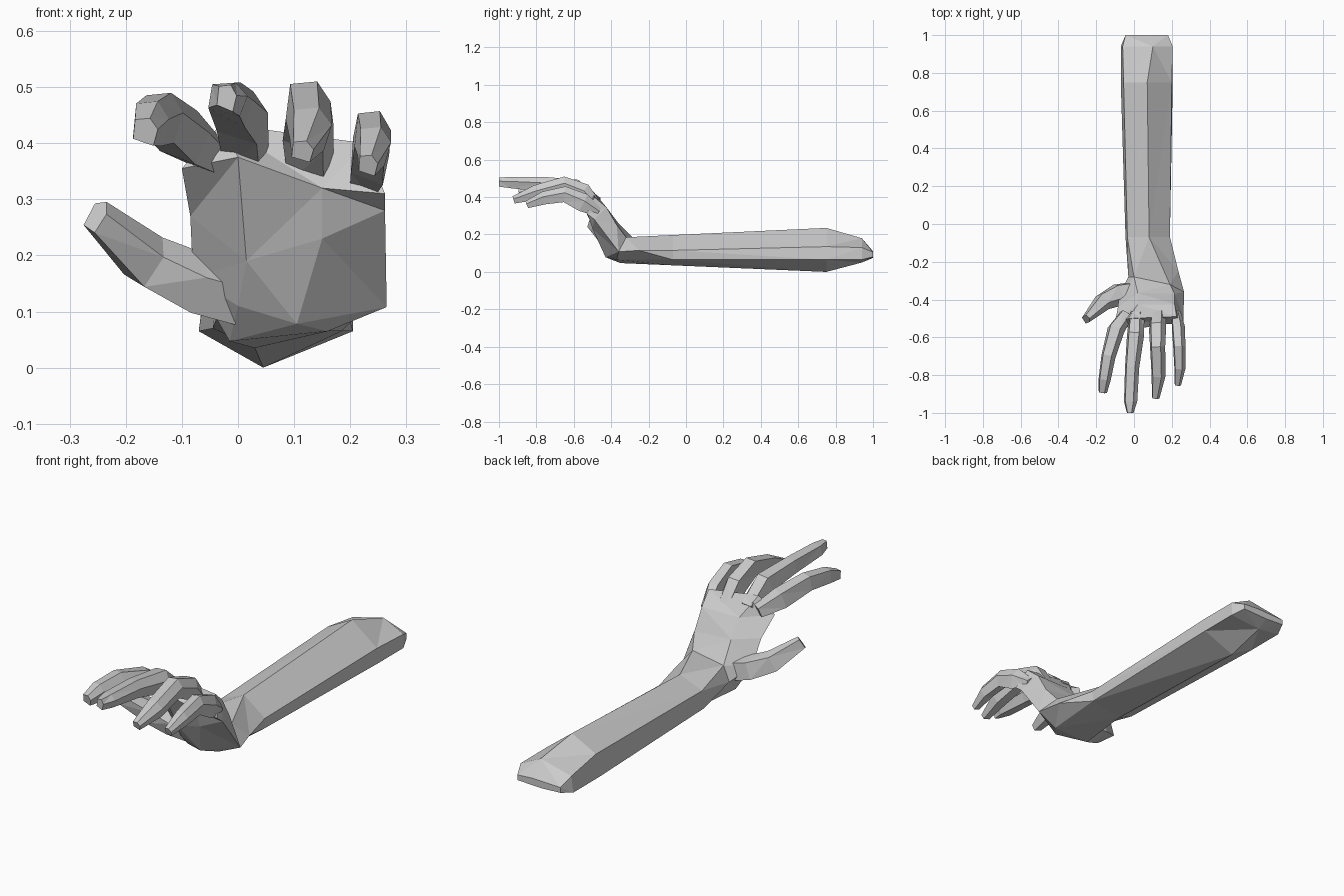
import bpy, bmesh
from mathutils import Vector


def loft(name, rings, cap_start=True, cap_end=True):
    """Skin a list of equal-sized point rings into a flat-shaded mesh."""
    bm = bmesh.new()
    vs = [[bm.verts.new(p) for p in ring] for ring in rings]
    n = len(vs[0])
    for a, b in zip(vs, vs[1:]):
        for i in range(n):
            j = (i + 1) % n
            bm.faces.new((a[i], a[j], b[j], b[i]))
    if cap_start:
        bm.faces.new(vs[0][::-1])
    if cap_end:
        bm.faces.new(vs[-1])
    bmesh.ops.triangulate(bm, faces=bm.faces[:])
    bmesh.ops.recalc_face_normals(bm, faces=bm.faces[:])
    me = bpy.data.meshes.new(name)
    bm.to_mesh(me)
    bm.free()
    ob = bpy.data.objects.new(name, me)
    bpy.context.collection.objects.link(ob)
    return ob


def section(y, pts):
    return [(x, y, z) for x, z in pts]


# Forearm: six-sided sections from elbow to wrist
wrist = [(-.03, -.28, .11), (-.015, -.35, .047), (.16, -.37, .065),
         (.235, -.25, .115), (.19, -.32, .185), (0, -.28, .18)]
loft("forearm", [
    section(1.0, [(-.045, .08), (.05, .075), (.18, .08), (.18, .105), (.1, .11), (-.045, .105)]),
    section(.94, [(-.07, .065), (.045, .05), (.205, .065), (.205, .13), (.1, .18), (-.06, .14)]),
    section(.75, [(-.07, .065), (.045, 0), (.205, .065), (.2, .135), (.07, .235), (-.055, .17)]),
    section(-.07, [(-.045, .07), (.03, .035), (.185, .065), (.19, .115), (.08, .197), (-.035, .15)]),
    wrist], cap_end=False)

# Palm: bends up from the wrist to the knuckles
loft("palm", [
    wrist,
    [(-.08, -.38, .16), (0, -.42, .11), (.105, -.43, .078),
     (.265, -.36, .108), (.215, -.37, .25), (.02, -.365, .265)],
    [(-.085, -.44, .27), (.015, -.475, .19), (.15, -.5, .23),
     (.262, -.49, .28), (.215, -.425, .345), (.02, -.425, .345)],
    [(-.1, -.52, .355), (0, -.56, .375), (.15, -.53, .32),
     (.262, -.53, .31), (.225, -.49, .4), (-.03, -.5, .435)],
], cap_start=False)

# Fingers: five-sided sections swept along a path of (x, y, z, width, height)
PROFILE = [(-.5, -.25), (.3, -.5), (.5, .1), (.2, .5), (-.4, .45)]
digits = {
    "index_finger": [(-.04, -.48, .37, .07, .06), (-.095, -.56, .41, .09, .1),
                     (-.135, -.7, .445, .075, .09), (-.155, -.82, .435, .065, .08),
                     (-.165, -.89, .42, .045, .05)],
    "middle_finger": [(.015, -.48, .37, .08, .06), (.008, -.59, .445, .09, .1),
                      (-.01, -.76, .468, .075, .08), (-.018, -.94, .478, .07, .06),
                      (-.02, -1.0, .48, .035, .048)],
    "ring_finger": [(.13, -.47, .34, .08, .06), (.125, -.55, .425, .09, .1),
                    (.125, -.65, .465, .08, .09), (.13, -.8, .425, .075, .08),
                    (.115, -.92, .385, .04, .04)],
    "little_finger": [(.222, -.47, .32, .05, .05), (.235, -.55, .37, .07, .1),
                      (.24, -.65, .415, .065, .085), (.243, -.76, .395, .06, .07),
                      (.232, -.85, .36, .035, .04)],
    "thumb": [(0, -.355, .13, .1, .11), (-.08, -.375, .15, .12, .11),
              (-.165, -.415, .188, .095, .1), (-.253, -.505, .268, .045, .065)],
}
for name, path in digits.items():
    pts = [Vector(p[:3]) for p in path]
    rings = []
    for i, (x, y, z, w, h) in enumerate(path):
        t = (pts[min(i + 1, len(pts) - 1)] - pts[max(i - 1, 0)]).normalized()
        side = Vector((-t.y, t.x, 0)).normalized()
        up = t.cross(side)
        if up.z < 0:
            up = -up
        rings.append([pts[i] + side * a * w + up * b * h for a, b in PROFILE])
    # square off the longest fingertip so the reach stays exact
    if name == "middle_finger":
        for p in rings[-1]:
            p.y = -1.0
    loft(name, rings)
